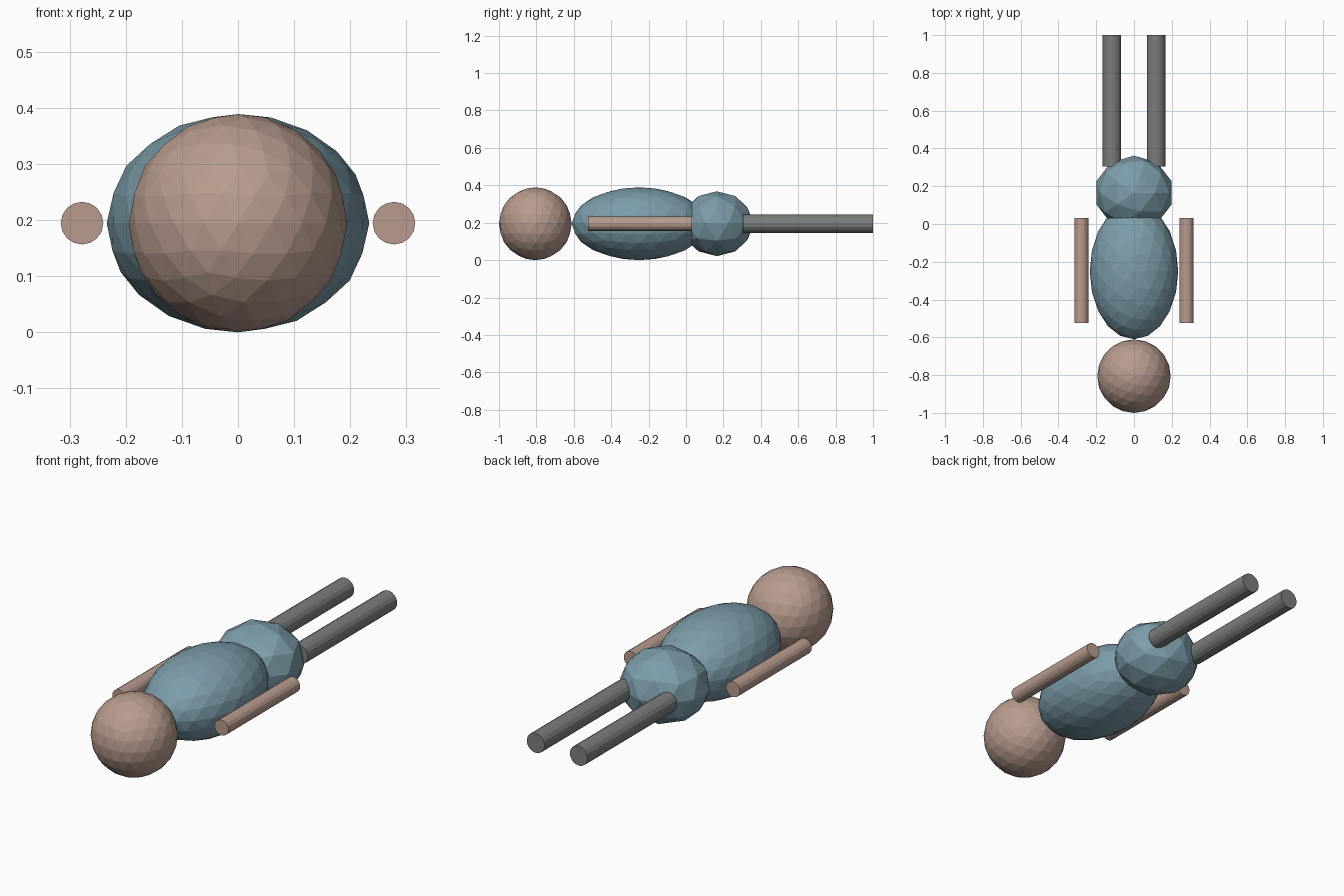
import bpy
import math

if "Cube" in bpy.data.objects:
    bpy.data.objects.remove(bpy.data.objects["Cube"])

MID = 0.1945  # height of the centre line


def material(name, rgb):
    m = bpy.data.materials.new(name)
    m.diffuse_color = (*rgb, 1)
    m.use_nodes = True
    m.node_tree.nodes["Principled BSDF"].inputs["Base Color"].default_value = m.diffuse_color
    return m


skin = material("skin", (0.48, 0.33, 0.27))
blue = material("blue cloth", (0.20, 0.335, 0.40))
grey = material("grey cloth", (0.20, 0.21, 0.21))


def ball(name, y, radii, detail, mat):
    bpy.ops.mesh.primitive_ico_sphere_add(subdivisions=detail, radius=1, location=(0, y, MID))
    ob = bpy.context.object
    ob.name = name
    ob.scale = radii
    ob.data.materials.append(mat)


def limb(name, x, y0, y1, radius, mat):
    bpy.ops.mesh.primitive_cylinder_add(
        vertices=16, radius=radius, depth=y1 - y0,
        location=(x, (y0 + y1) / 2, MID), rotation=(math.pi / 2, 0, 0))
    ob = bpy.context.object
    ob.name = name
    ob.data.materials.append(mat)


# Head, torso and hips along the y axis
ball("head", -0.8055, (MID, MID, MID), 3, skin)
ball("torso", -0.25, (0.234, 0.36, MID), 3, blue)
ball("hips", 0.165, (0.21, 0.197, 0.1735), 2, blue)

# Arms and legs on both sides
for side, s in (("left", 1), ("right", -1)):
    limb(side + "_arm", s * 0.278, -0.525, 0.032, 0.038, skin)
    limb(side + "_leg", s * 0.117, 0.305, 1.0, 0.0485, grey)
